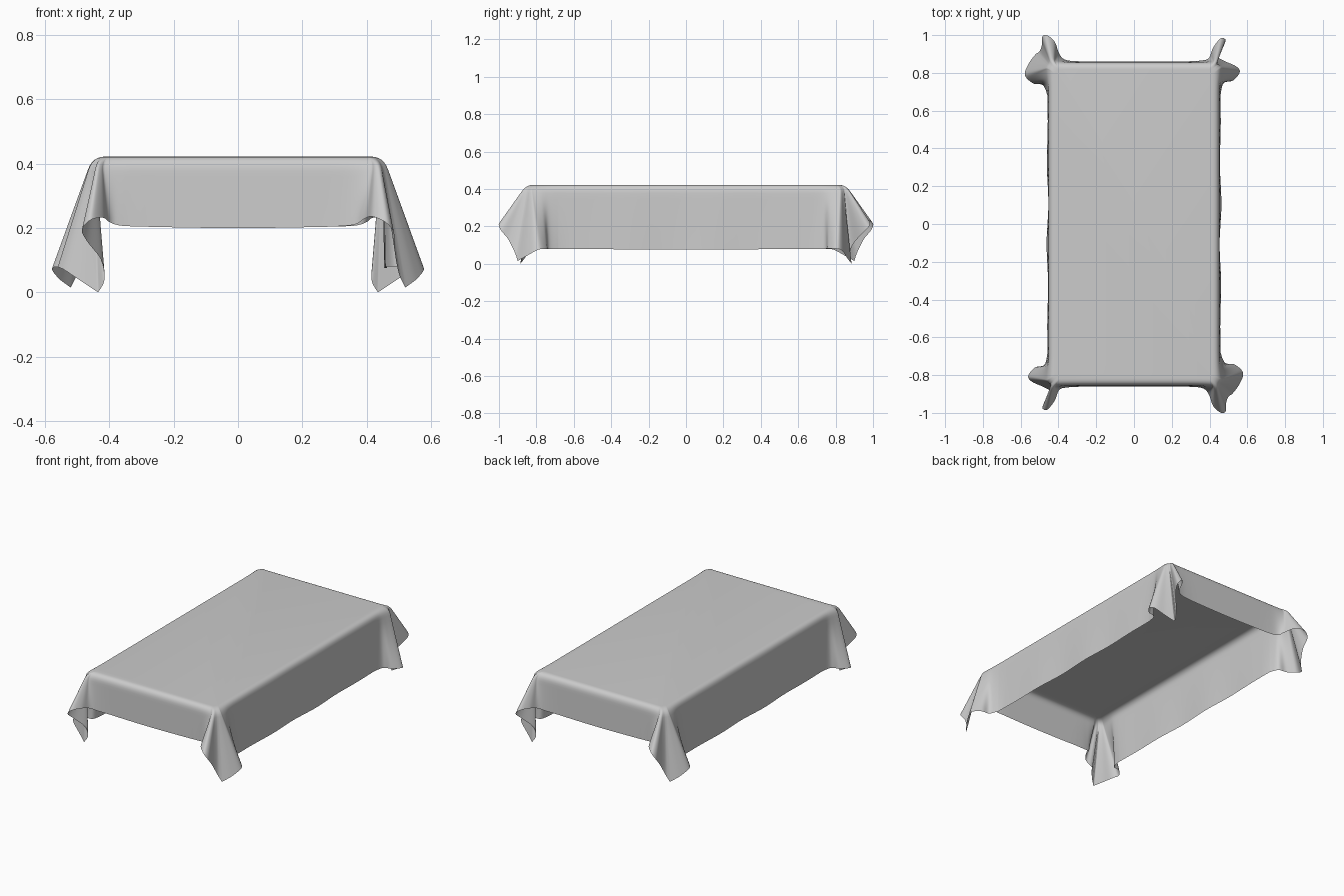
import bpy, bmesh
from math import sin, cos, pi
from mathutils import Vector

if "Cube" in bpy.data.objects:
    bpy.data.objects.remove(bpy.data.objects["Cube"])

TOP = 0.422

# Hem control points round a corner (side hem -> cloth tip -> front hem)
FULL_SIDE = [(.458, -.68, .08), (.482, -.735, .08), (.535, -.745, .08), (.578, -.79, .075),
             (.557, -.85, .043), (.52, -.90, .015)]
FULL_FRONT = [(.52, -.90, .015), (.50, -.915, .06), (.487, -.95, .13), (.486, -.99, .18),
              (.462, -1.0, .215), (.42, -.965, .235), (.395, -.90, .23),
              (.36, -.868, .21), (.28, -.861, .204)]
SLIM_SIDE = [(.458, -.68, .08), (.474, -.745, .08), (.525, -.76, .082), (.56, -.805, .08),
             (.54, -.835, .07), (.485, -.86, .033), (.435, -.885, 0)]
SLIM_FRONT = [(.435, -.885, 0), (.415, -.875, .04), (.425, -.89, .10), (.47, -.94, .16),
              (.485, -.975, .195), (.458, -.982, .225), (.42, -.935, .232),
              (.397, -.88, .217), (.36, -.866, .207), (.28, -.861, .204)]


def spline(points, steps=6):
    """Catmull-Rom curve through the points."""
    p = [Vector(q) for q in points]
    p = [p[0]] + p + [p[-1]]
    out = []
    for i in range(1, len(p) - 2):
        a, b, c, d = p[i - 1:i + 3]
        for k in range(steps):
            t = k / steps
            out.append(0.5 * (2 * b + (c - a) * t + (2 * a - 5 * b + 4 * c - d) * t * t
                              + (3 * b - a - 3 * c + d) * t ** 3))
    return out + [p[-1]]


def table_edge(u):
    """Point on the rounded table corner, u from side (0) to front (1)."""
    if u < 0.2:
        return Vector((.452, -.68 - .145 * u / .2, TOP))
    if u < 0.85:
        a = (u - .2) / .65 * pi / 2
        return Vector((.422 + .03 * cos(a), -.825 - .03 * sin(a), TOP))
    return Vector((.422 - .142 * (u - .85) / .15, -.855, TOP))


def corner(side, front, sx, sy):
    """Columns (edge point, hem point) for one corner, always clockwise."""
    hem = spline(side)[:-1] + spline(front)
    flip = lambda v: Vector((v.x * sx, v.y * sy, v.z))
    n = len(hem) - 1
    cols = [(flip(table_edge(i / n)), flip(h)) for i, h in enumerate(hem)]
    return cols if sx * sy > 0 else cols[::-1]


corners = [corner(FULL_SIDE, FULL_FRONT, 1, 1), corner(SLIM_SIDE, SLIM_FRONT, -1, 1),
           corner(FULL_SIDE, FULL_FRONT, -1, -1), corner(SLIM_SIDE, SLIM_FRONT, 1, -1)]

# Join the corners with gently waving straight panels
columns = []
for k in range(4):
    columns += corners[k]
    (c0, h0), (c1, h1) = corners[k][-1], corners[(k + 1) % 4][0]
    count = 20 if k % 2 else 10
    out = Vector(((0, -1, 0), (-1, 0, 0), (0, 1, 0), (1, 0, 0))[k])
    for i in range(1, count):
        t = i / count
        wave = 0.005 * sin(pi * t) * sin(6 * pi * t) if k % 2 else 0
        sag = Vector((0, 0, -0.004 * sin(pi * t)))
        columns.append((c0.lerp(c1, t), h0.lerp(h1, t) + out * wave + sag))

# Each column: flat top, rounded table edge, straight fall to the hem
ROUND, FALL = 6, 10
bm = bmesh.new()
grid = []
for c, h in columns:
    inner = Vector((c.x * .92, c.y * .957, TOP))
    shoulder = c + (h - c).normalized() * 0.045
    line = []
    for i in range(ROUND + 1):
        t = i / ROUND
        line.append(inner * (1 - t) ** 2 + c * 2 * t * (1 - t) + shoulder * t * t)
    line += [shoulder.lerp(h, i / FALL) for i in range(1, FALL + 1)]
    grid.append([bm.verts.new(p) for p in line])

n = len(grid)
for i in range(n):
    a, b = grid[i], grid[(i + 1) % n]
    for j in range(ROUND + FALL):
        bm.faces.new((a[j], b[j], b[j + 1], a[j + 1]))
bm.faces.new([col[0] for col in reversed(grid)])

mesh = bpy.data.meshes.new("draped_cloth")
bm.to_mesh(mesh)
bm.free()
for f in mesh.polygons:
    f.use_smooth = True
cloth = bpy.data.objects.new("draped_cloth", mesh)
bpy.context.collection.objects.link(cloth)
